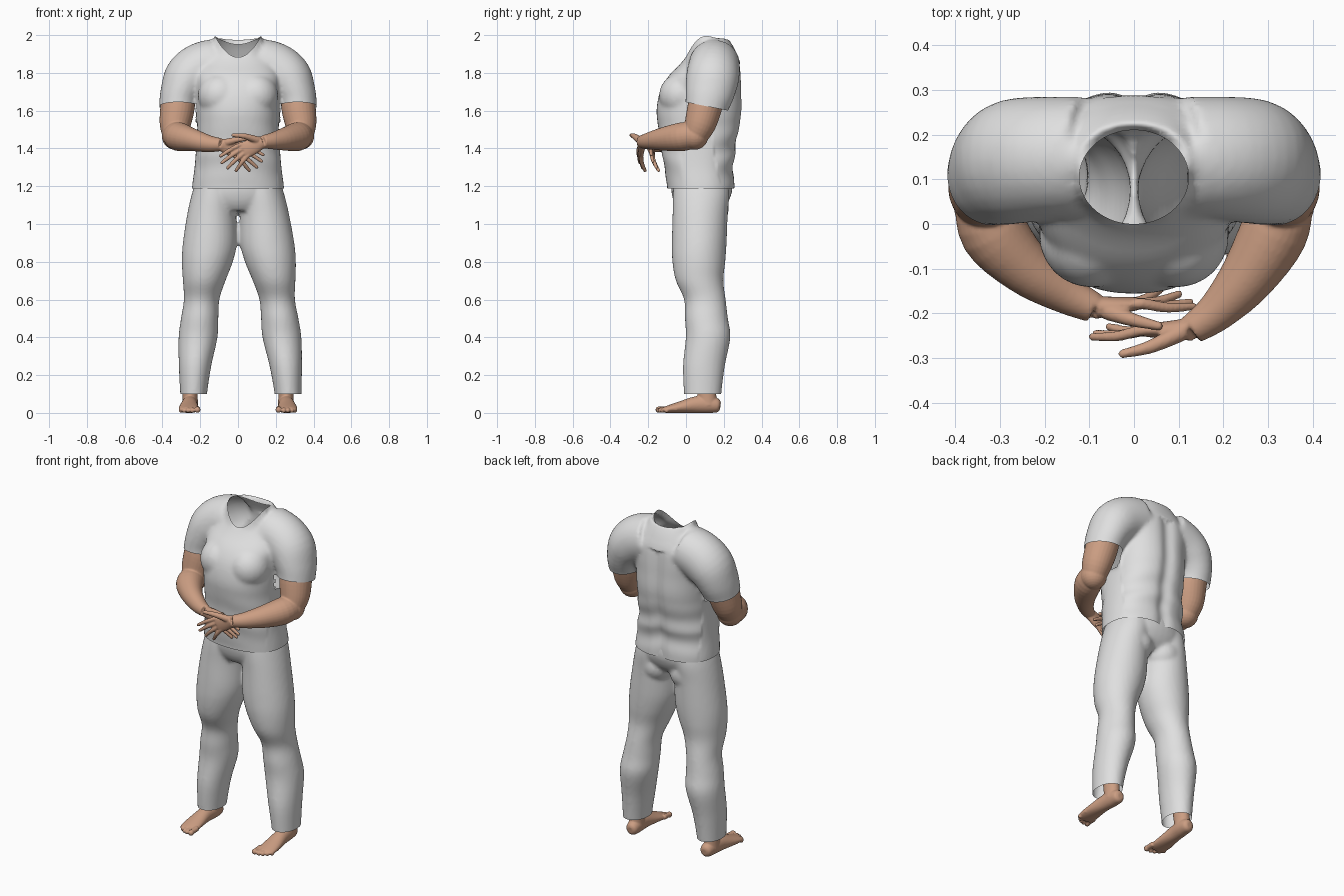
import bpy, bmesh, math
from mathutils import Vector

if "Cube" in bpy.data.objects:
    bpy.data.objects.remove(bpy.data.objects["Cube"])


def material(name, rgb):
    m = bpy.data.materials.new(name)
    m.diffuse_color = (*rgb, 1)
    m.use_nodes = True
    m.node_tree.nodes["Principled BSDF"].inputs["Base Color"].default_value = m.diffuse_color
    return m


CLOTH = material("pale cloth", (0.74, 0.74, 0.74))
SKIN = material("skin", (0.60, 0.34, 0.225))


def catmull(pts, steps):
    """Smoothly resample rows of numbers."""
    out = []
    for i in range(len(pts) - 1):
        a, b, c, d = (pts[max(i - 1, 0)], pts[i], pts[i + 1], pts[min(i + 2, len(pts) - 1)])
        for s in range(steps):
            t = s / steps
            out.append([0.5 * (2 * q + (r - p) * t + (2 * p - 5 * q + 4 * r - w) * t * t
                               + (3 * q - p - 3 * r + w) * t ** 3) for p, q, r, w in zip(a, b, c, d)])
    return out + [list(pts[-1])]


def tube(bm, pts, ref=(0, 1, 0), flat=False, power=1.0, n=28, steps=4):
    """Closed loft through rows (x, y, z, half width, half depth)."""
    rows = catmull([p if len(p) == 5 else (*p, p[3]) for p in pts], steps)
    rings = []
    for i, r in enumerate(rows):
        t = Vector(rows[min(i + 1, len(rows) - 1)][:3]) - Vector(rows[max(i - 1, 0)][:3])
        t = Vector((0, 0, 1)) if flat else t.normalized()
        b = Vector(ref)
        b = (b - t * b.dot(t)).normalized()
        a = b.cross(t)
        ring = []
        for k in range(n):
            c, s = math.cos(math.tau * k / n), math.sin(math.tau * k / n)
            c, s = (math.copysign(abs(v) ** power, v) for v in (c, s))
            ring.append(bm.verts.new(Vector(r[:3]) + a * c * r[3] + b * s * r[4]))
        rings.append(ring)
    for p, q in zip(rings, rings[1:]):
        for k in range(n):
            bm.faces.new((p[k], p[(k + 1) % n], q[(k + 1) % n], q[k]))
    bm.faces.new(rings[0][::-1])
    bm.faces.new(rings[-1])


def ball(bm, co, r):
    new = bmesh.ops.create_uvsphere(bm, u_segments=24, v_segments=14, radius=r)["verts"]
    bmesh.ops.translate(bm, verts=new, vec=co)


def fuse(name, bm, mat, voxel, smooth, finish=None):
    """Merge overlapping pieces into one smooth skin, then trim it."""
    bmesh.ops.recalc_face_normals(bm, faces=bm.faces)
    me = bpy.data.meshes.new(name)
    bm.to_mesh(me)
    bm.free()
    ob = bpy.data.objects.new(name, me)
    bpy.context.collection.objects.link(ob)
    rm = ob.modifiers.new("fuse", "REMESH")
    rm.mode, rm.voxel_size = "VOXEL", voxel
    sm = ob.modifiers.new("soften", "SMOOTH")
    sm.factor, sm.iterations = 0.5, smooth
    dg = bpy.context.evaluated_depsgraph_get()
    result = bpy.data.meshes.new_from_object(ob.evaluated_get(dg))
    ob.modifiers.clear()
    ob.data = result
    if finish:
        b = bmesh.new()
        b.from_mesh(result)
        finish(b)
        b.to_mesh(result)
        b.free()
    result.materials.clear()
    result.materials.append(mat)
    for p in result.polygons:
        p.material_index = 0
        p.use_smooth = True
    return ob


def cut(bm, z, keep_above, slope=0.0, clear=True):
    bmesh.ops.bisect_plane(bm, geom=bm.verts[:] + bm.edges[:] + bm.faces[:], plane_co=(0, 0, z),
                           plane_no=(0, slope, 1), clear_inner=clear and keep_above,
                           clear_outer=clear and not keep_above)


# Shirt: torso, chest and sleeves
bm = bmesh.new()
tube(bm, [(0, .08, 1.14, .245, .18), (0, .08, 1.2, .243, .18), (0, .07, 1.3, .23, .185),
          (0, .068, 1.4, .222, .198), (0, .07, 1.5, .216, .215), (0, .072, 1.6, .218, .228),
          (0, .08, 1.7, .22, .218), (0, .1, 1.78, .23, .195), (0, .13, 1.85, .21, .158),
          (0, .14, 1.9, .17, .13), (0, .145, 1.95, .14, .10), (0, .14, 2.0, .12, .07)],
     flat=True, power=0.85, n=48)
for s in (-1, 1):
    ball(bm, (s * .095, -.025, 1.68), .118)
    tube(bm, [(s * .11, .15, 1.85, .135), (s * .2, .147, 1.82, .138), (s * .265, .14, 1.77, .13, .14),
              (s * .305, .125, 1.69, .108, .13), (s * .318, .11, 1.62, .1, .115),
              (s * .32, .10, 1.55, .1, .11)])


def neck(co):
    return math.hypot(co.x / .122, (co.y - .105) / .105)


def finish_shirt(bm):
    # Spine groove and soft cloth folds
    bm.normal_update()
    for v in bm.verts:
        x, y, z = v.co
        if abs(x) < .21 and z < 1.85:
            if y > .15:
                v.co.y -= .018 * math.exp(-(x / .04) ** 2)
            fold = max(0, 1 - abs(z - 1.36) / .2) * (1 if y > .1 else .45)
            v.co += v.normal * .006 * fold * math.sin(42 * z + 9 * abs(x) + 5 * x)
    # Hem and sleeve openings
    cut(bm, 1.187, True)
    cut(bm, 1.645, True, slope=.2, clear=False)
    drop = []
    for f in bm.faces:
        c = f.calc_center_median()
        if (abs(c.x) > .222 and 1.46 < c.z < 1.645 - .2 * c.y) or (c.z > 1.75 and neck(c) < 1):
            drop.append(f)
    bmesh.ops.delete(bm, geom=drop, context="FACES")
    # Neck opening drawn onto a clean curved rim
    for v in bm.verts:
        if v.is_boundary and v.co.z > 1.75:
            t = math.atan2((v.co.y - .105) / .105, v.co.x / .122)
            s = math.sin(t)
            v.co = (.122 * math.cos(t), .105 + .105 * s,
                    1.995 - (.112 * s * s if s < 0 else .045 * s * s))
    near = [v for v in bm.verts if v.co.z > 1.8 and neck(v.co) < 1.6 and not v.is_boundary]
    for _ in range(8):
        bmesh.ops.smooth_vert(bm, verts=near, factor=.5, use_axis_x=True, use_axis_y=True, use_axis_z=True)


fuse("shirt", bm, CLOTH, .011, 6, finish_shirt)

# Trousers: pelvis, seat and legs
bm = bmesh.new()
tube(bm, [(0, .08, 1.34, .19, .14), (0, .084, 1.2, .222, .162), (0, .08, 1.12, .215, .145),
          (0, .075, 1.07, .17, .11)], flat=True, power=.9, n=40)
for s in (-1, 1):
    ball(bm, (s * .1, .125, 1.08), .102)
    leg = [(.12, .08, 1.22, .105, .145), (.127, .08, 1.15, .12, .15), (.14, .075, 1.05, .13, .146),
           (.152, .07, .9, .143, .145), (.167, .068, .8, .135, .14), (.185, .072, .7, .113, .126),
           (.2, .1, .6, .094, .11), (.212, .108, .5, .099, .114), (.222, .117, .4, .103, .118),
           (.24, .095, .25, .086, .111), (.25, .088, .1, .071, .099), (.25, .088, .04, .07, .098)]
    tube(bm, [(s * x + .015 * max(0, 1.1 - z), y, z, a, b) for x, y, z, a, b in leg], flat=True, n=36)


def finish_trousers(bm):
    cut(bm, .1, True)
    cut(bm, 1.28, False)


fuse("trousers", bm, CLOTH, .011, 5, finish_trousers)

# Feet with ankles and toes
for s, side in ((-1, "left"), (1, "right")):
    bm = bmesh.new()
    tube(bm, [(s * .25, .182, .036, .016, .02), (s * .25, .168, .038, .034, .036),
              (s * .252, .12, .045, .041, .046), (s * .257, .05, .043, .042, .044),
              (s * .26, -.03, .03, .051, .031), (s * .26, -.09, .02, .054, .021),
              (s * .258, -.118, .016, .046, .015)], ref=(0, 0, 1))
    tube(bm, [(s * .253, .115, .04, .042, .05), (s * .253, .11, .1, .04, .05),
              (s * .25, .1, .2, .045, .055)], flat=True)
    for x, y, r in ((.215, -.15, .016), (.242, -.15, .012), (.264, -.142, .012),
                    (.284, -.128, .0115), (.302, -.108, .011)):
        tube(bm, [(s * x, y + .06, .021, r), (s * x, y + .02, .019, r * .9), (s * x, y, r + .001, r)], n=14)
        ball(bm, (s * x, y + .005, r + .001), r * 1.05)
    fuse(side + "_foot", bm, SKIN, .0045, 2)


def arm(name, s, fore, knuckle, across, tips, thumb):
    """Upper arm, forearm, palm and fingers."""
    bm = bmesh.new()
    tube(bm, [(s * .25, .14, 1.82, .075), (s * .31, .13, 1.73, .088), (s * .32, .10, 1.62, .091),
              (s * .332, .075, 1.53, .083), (s * .33, .045, 1.465, .068)])
    ball(bm, (s * .33, .045, 1.467), .074)
    tube(bm, fore, ref=(0, 0, 1))
    wrist, k, w = Vector(fore[-1][:3]), Vector(knuckle), Vector(across).normalized()
    mid = wrist.lerp(k, .5)
    tube(bm, [(*wrist, .026, .033), (*mid, .02, .043), (*k, .015, .046)], ref=w)
    for i, tip in enumerate(tips):
        base, tip = k + w * (.036 - .024 * i), Vector(tip)
        bend = base.lerp(tip, .5) + Vector((0, -.006, .004))
        tube(bm, [(*base.lerp(wrist, .15), .013), (*base, .0125), (*bend, .0115), (*tip, .009)], ref=w, n=14)
        ball(bm, tip, .0092)
    tube(bm, [(*p, r) for p, r in zip(thumb, (.02, .015, .01))], ref=(0, 0, 1), n=14)
    ball(bm, thumb[-1], .0102)
    fuse(name, bm, SKIN, .005, 2)


arm("right_arm", 1,
    [(.335, .06, 1.475, .066), (.312, -.02, 1.462, .076), (.252, -.12, 1.45, .062),
     (.185, -.195, 1.44, .045), (.13, -.235, 1.435, .034)],
    (.03, -.238, 1.388), (-.45, 0, .87),
    [(-.092, -.252, 1.36), (-.085, -.245, 1.325), (-.055, -.23, 1.297), (-.01, -.217, 1.283)],
    [(.1, -.245, 1.445), (.035, -.275, 1.465), (-.025, -.29, 1.47)])
arm("left_arm", -1,
    [(-.335, .06, 1.475, .066), (-.312, -.02, 1.462, .076), (-.24, -.1, 1.445, .06),
     (-.155, -.155, 1.425, .045), (-.09, -.187, 1.42, .034)],
    (.005, -.178, 1.39), (.4, 0, .9),
    [(.132, -.184, 1.367), (.125, -.175, 1.332), (.1, -.157, 1.3), (.06, -.145, 1.283)],
    [(-.06, -.195, 1.432), (0, -.215, 1.447), (.055, -.228, 1.452)])
